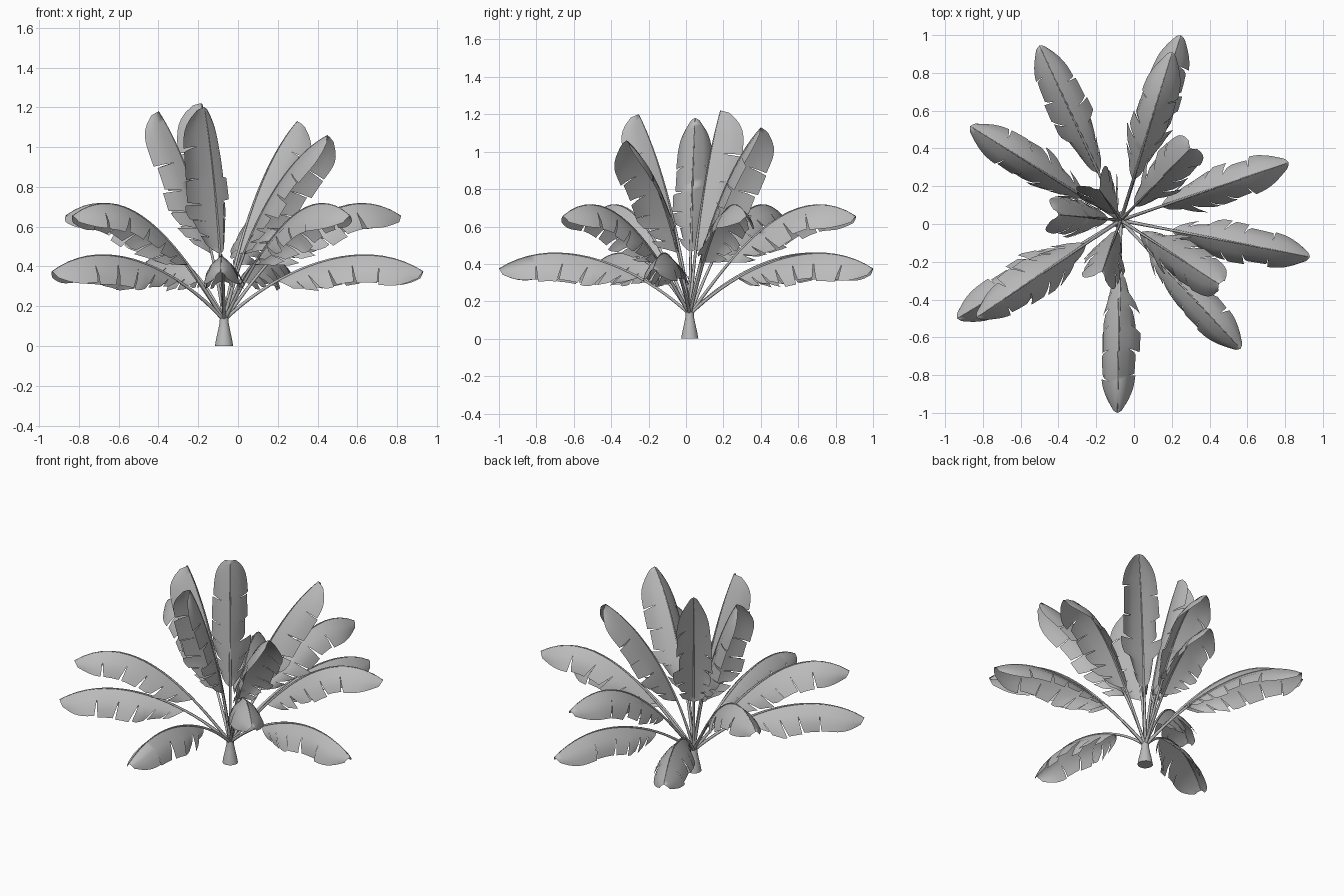
import bpy
import bmesh
import random
from math import cos, sin, radians
from mathutils import Vector
from mathutils.geometry import interpolate_bezier

random.seed(4)
CROWN = Vector((-0.07, 0.02, 0.0))
STEPS = 101

if "Cube" in bpy.data.objects:
    bpy.data.objects.remove(bpy.data.objects["Cube"])

grey = bpy.data.materials.new("plain_grey")
grey.use_nodes = True
grey.diffuse_color = (0.5, 0.5, 0.5, 1)
grey.node_tree.nodes["Principled BSDF"].inputs["Base Color"].default_value = grey.diffuse_color


def add_object(name, data):
    obj = bpy.data.objects.new(name, data)
    bpy.context.collection.objects.link(obj)
    data.materials.append(grey)
    return obj


def mesh_from(name, bm):
    mesh = bpy.data.meshes.new(name)
    for face in bm.faces:
        face.smooth = True
    bm.to_mesh(mesh)
    bm.free()
    return add_object(name, mesh)


def make_rib_path(azimuth, controls):
    # Cubic arc in the vertical plane of the leaf
    out = Vector((cos(azimuth), sin(azimuth), 0))
    pts = [CROWN + out * r + Vector((0, 0, z)) for r, z in controls]
    return interpolate_bezier(*pts, STEPS)


def make_stalk(name, path):
    # Tapering stalk that runs on as the midrib
    curve = bpy.data.curves.new(name, "CURVE")
    curve.dimensions = "3D"
    curve.bevel_depth = 0.01
    curve.bevel_resolution = 1
    spline = curve.splines.new("POLY")
    pts = path[::5]
    spline.points.add(len(pts) - 1)
    for i, (point, co) in enumerate(zip(spline.points, pts)):
        point.co = (*co, 1)
        point.radius = 1.0 - 0.88 * i / (len(pts) - 1)
    add_object(name, curve)


def make_blade(name, path, azimuth, width, fold):
    # Two drooping halves, each torn into lobes along its edge
    side_dir = Vector((-sin(azimuth), cos(azimuth), 0))
    start = 0.3

    def rib(s):
        f = (start + (1 - start) * s) * (STEPS - 1)
        i = min(int(f), STEPS - 2)
        return path[i].lerp(path[i + 1], f - i), (path[i + 1] - path[i]).normalized()

    def half_width(s):
        return width * min(1, 0.5 + 2 * s) * (1 - 0.15 * s * s) * (1 - 0.68 * s ** 12)

    bm = bmesh.new()
    for side in (-1, 1):
        tears = [0]
        while tears[-1] < 0.8:
            tears.append(tears[-1] + random.uniform(0.055, 0.1) + 0.28 * tears[-1])
        tears[-1] = 1
        for a, b in zip(tears, tears[1:]):
            loose = 1 - 0.8 * a
            droop = random.uniform(-18, 18) * loose
            reach = 1 + random.uniform(-0.18, 0.22) * loose
            gap = random.uniform(0.002, 0.012)
            count = max(3, int((b - a) * 24))
            rows = []
            for k in range(count + 1):
                u = k / count
                s = a + (b - a) * u
                base, tangent = rib(s)
                up = tangent.cross(side_dir)
                w = half_width(s)
                row, pos, last = [], base.copy(), 0
                for across in (0, 0.4, 0.72, 1):
                    torn = max(0, across - 0.4) / 0.6
                    angle = radians(fold * (0.5 + across) + droop * torn)
                    length = w * (across - last) * (1 + (reach - 1) * torn)
                    pos = pos + (side_dir * side * cos(angle) - up * sin(angle)) * length
                    squeeze = gap * torn * (1 - 2 * u) if b < 1 else gap * torn * (1 - u)
                    sweep = 0.06 * across * (1 - s)
                    row.append(bm.verts.new(pos + tangent * (squeeze + sweep)))
                    last = across
                rows.append(row)
            for lower, upper in zip(rows, rows[1:]):
                for j in range(3):
                    quad = (lower[j], upper[j], upper[j + 1], lower[j + 1])
                    bm.faces.new(quad if side < 0 else quad[::-1])
    bmesh.ops.remove_doubles(bm, verts=bm.verts, dist=0.0004)
    mesh_from(name, bm)


def make_leaf(name, degrees, controls, width, fold):
    azimuth = radians(degrees)
    path = make_rib_path(azimuth, controls)
    make_stalk(name + "_stalk", path)
    make_blade(name + "_blade", path, azimuth, width, fold)


# Flared trunk
bm = bmesh.new()
rings = []
for radius, z in ((0.046, 0), (0.04, 0.035), (0.03, 0.08), (0.023, 0.115), (0.021, 0.145)):
    ring = bmesh.ops.create_circle(bm, segments=12, radius=radius)["verts"]
    for v in ring:
        v.co += CROWN + Vector((0, 0, z))
    rings.append(ring)
for lower, upper in zip(rings, rings[1:]):
    for i in range(12):
        j = (i + 1) % 12
        bm.faces.new((lower[i], lower[j], upper[j], upper[i]))
bm.faces.new(rings[0][::-1])
bm.faces.new(rings[-1])
trunk = mesh_from("trunk", bm)
bpy.context.view_layer.objects.active = trunk
trunk.select_set(True)
bpy.ops.object.shade_smooth_by_angle()

# Low outer leaves
for n, (deg, r) in enumerate(((72, 1.03), (115, 1.02), (211, 1.01), (269, 1.02), (-11, 1.02))):
    make_leaf(f"low_leaf_{n + 1}", deg,
              ((0, 0.13), (0.25 * r, 0.37), (0.68 * r, 0.58), (r, 0.375)), 0.185, 47)

# Arching middle leaves
for n, (deg, r) in enumerate(((73, 0.93), (148, 0.94), (214, 0.92), (-47, 0.93), (19, 0.94))):
    make_leaf(f"middle_leaf_{n + 1}", deg,
              ((0, 0.13), (0.22 * r, 0.4), (0.6 * r, 0.89), (r, 0.655)), 0.18, 46)

# Upright inner leaves
for n, (deg, r, z) in enumerate(((-33, 0.62, 1.06), (46, 0.53, 1.13), (175, 0.33, 1.18),
                                 (250, 0.29, 1.2), (125, 0.2, 1.22))):
    make_leaf(f"upright_leaf_{n + 1}", deg,
              ((0, 0.13), (0.15 * r, 0.48), (0.5 * r, 0.92), (r, z)), 0.18, 45)
